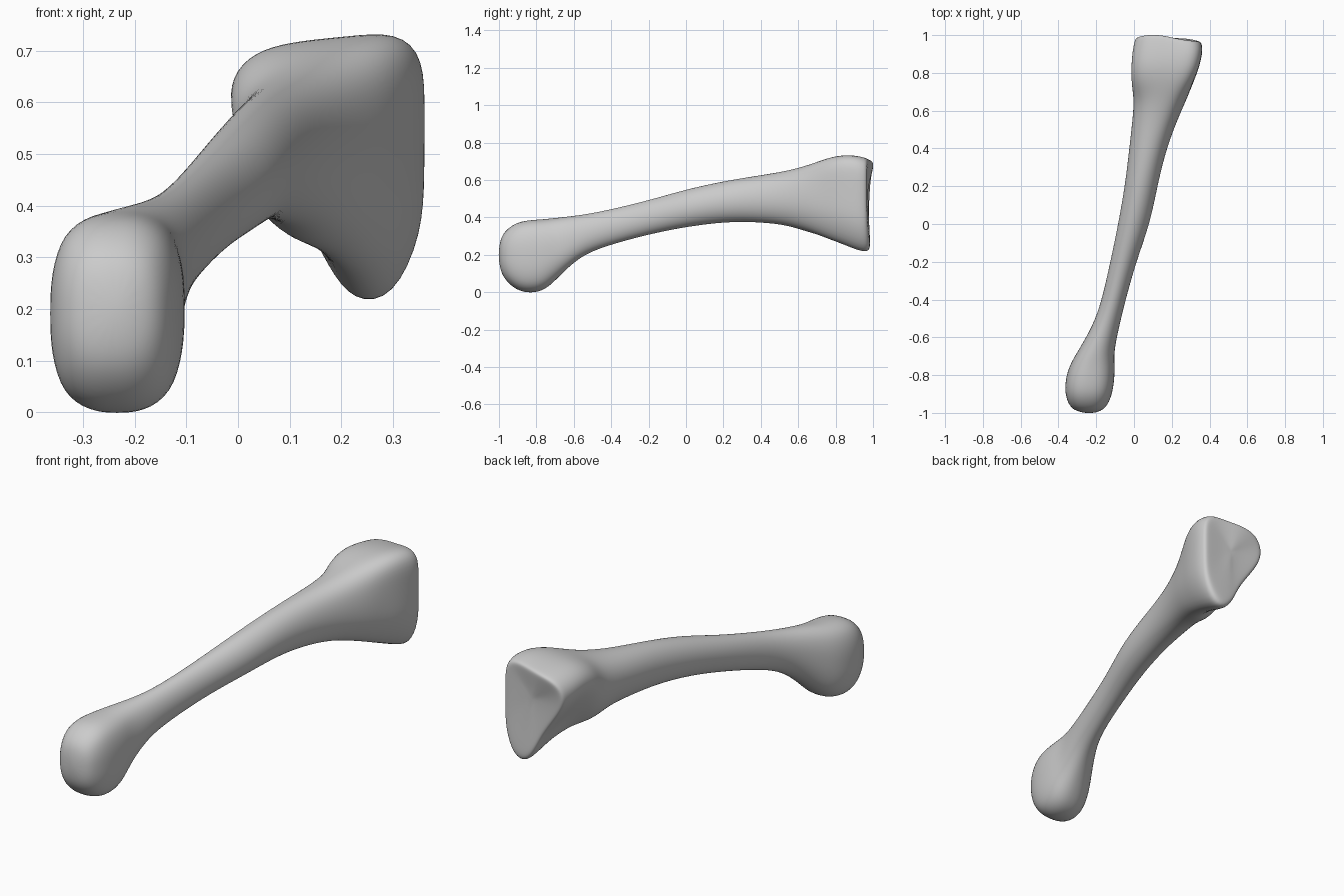
import bpy, bmesh
from math import cos, sin, pi, exp
from mathutils import Vector

if "Cube" in bpy.data.objects:
    bpy.data.objects.remove(bpy.data.objects["Cube"])

# Stations along the bone: y, x min, x max, z min, z max, squareness, wedge amount
STATIONS = [
    (-.995, -.29, -.19, .13, .27, 2.4, 0),
    (-.975, -.335, -.15, .075, .32, 2.8, 0),
    (-.91, -.362, -.12, .014, .37, 3.3, 0),
    (-.83, -.362, -.107, -.003, .382, 3.4, 0),
    (-.75, -.34, -.104, .015, .387, 3.0, 0),
    (-.68, -.30, -.108, .085, .397, 2.5, 0),
    (-.57, -.235, -.085, .19, .41, 2.1, 0),
    (-.44, -.178, -.055, .245, .433, 2, 0),
    (-.2, -.125, .01, .31, .49, 2, 0),
    (0, -.083, .085, .35, .55, 2, 0),
    (.22, -.045, .127, .378, .597, 2, 0),
    (.4, -.025, .172, .372, .625, 2, .1),
    (.55, -.008, .228, .352, .65, 2, .25),
    (.66, .002, .277, .317, .682, 2, .45),
    (.74, -.014, .307, .293, .712, 2, .85),
    (.82, -.016, .338, .268, .732, 2, 1),
    (.90, -.012, .357, .235, .732, 2, 1),
    (.95, 0, .357, .217, .72, 2, 1),
]
# Wedge-shaped outline of the base, anticlockwise from the right side
WEDGE = [(1, -.05), (1, .4), (1, .82), (.74, 1.0), (.25, .96), (-.2, .93),
         (-.65, .87), (-.93, .7), (-1, .46), (-.82, .18), (-.52, -.12),
         (-.22, -.43), (-.02, -.74), (.25, -1.02), (.68, -.99), (.98, -.5)]
N = len(WEDGE)
GROW = 1.025          # makes up for shrinkage in the subdivision


def outline(n, wedge):
    pts = []
    for i in range(N):
        c, s = cos(2 * pi * i / N), sin(2 * pi * i / N)
        r = (abs(c) ** n + abs(s) ** n) ** (-1 / n)
        pts.append(Vector((c * r, s * r)).lerp(Vector(WEDGE[i]), wedge))
    return pts


def end_lift(u, v):
    # Lip at the upper left and a slight one at the lower tip
    lip = .032 * exp(-(u + .4) ** 2 / .4 - (v - .9) ** 2 / .2)
    return lip - .008 * u + .014 * min(v, 0) ** 2


bm = bmesh.new()


def ring(station, scale=1.0, lift=0.0):
    y, x0, x1, z0, z1, n, w = station
    cx, cz, rx, rz = (x0 + x1) / 2, (z0 + z1) / 2, (x1 - x0) / 2, (z1 - z0) / 2
    cx, cz = cx + .08 * rx * (1 - scale) * w, cz + .3 * rz * (1 - scale) * w
    pts = outline(n, w)
    # Low bump on the underside, just ahead of the base
    bump = exp(-((y - .68) / .08) ** 2)
    for i, k in ((9, .12), (10, .28), (11, .28), (12, .12)):
        pts[i] *= 1 + k * bump
    return [bm.verts.new((cx + rx * p.x * GROW * scale,
                          y + lift * end_lift(p.x, p.y) * scale,
                          cz + rz * p.y * GROW * scale)) for p in pts]


# Shaft with rounded head and flared base
rings = [ring(s, 1, 1 if s[0] > .93 else 0) for s in STATIONS]
# Slightly hollow joint face on the base
last = STATIONS[-1]
for y, scale in ((.974, .95), (.975, .8), (.972, .4)):
    rings.append(ring((y,) + last[1:], scale, 1))

for a, b in zip(rings, rings[1:]):
    for i in range(N):
        j = (i + 1) % N
        bm.faces.new((a[i], a[j], b[j], b[i]))


def close(loop, tip):
    t = bm.verts.new(tip)
    for i in range(N):
        bm.faces.new((loop[i], loop[(i + 1) % N], t))


close(rings[0], (-.235, -1.003, .2))
close(rings[-1], (.195, .973, .55))
bmesh.ops.recalc_face_normals(bm, faces=bm.faces)
mesh = bpy.data.meshes.new("foot_bone")
bm.to_mesh(mesh)
bm.free()
bone = bpy.data.objects.new("foot_bone", mesh)
bpy.context.collection.objects.link(bone)
for p in mesh.polygons:
    p.use_smooth = True
sub = bone.modifiers.new("smooth_surface", 'SUBSURF')
sub.levels = sub.render_levels = 2
